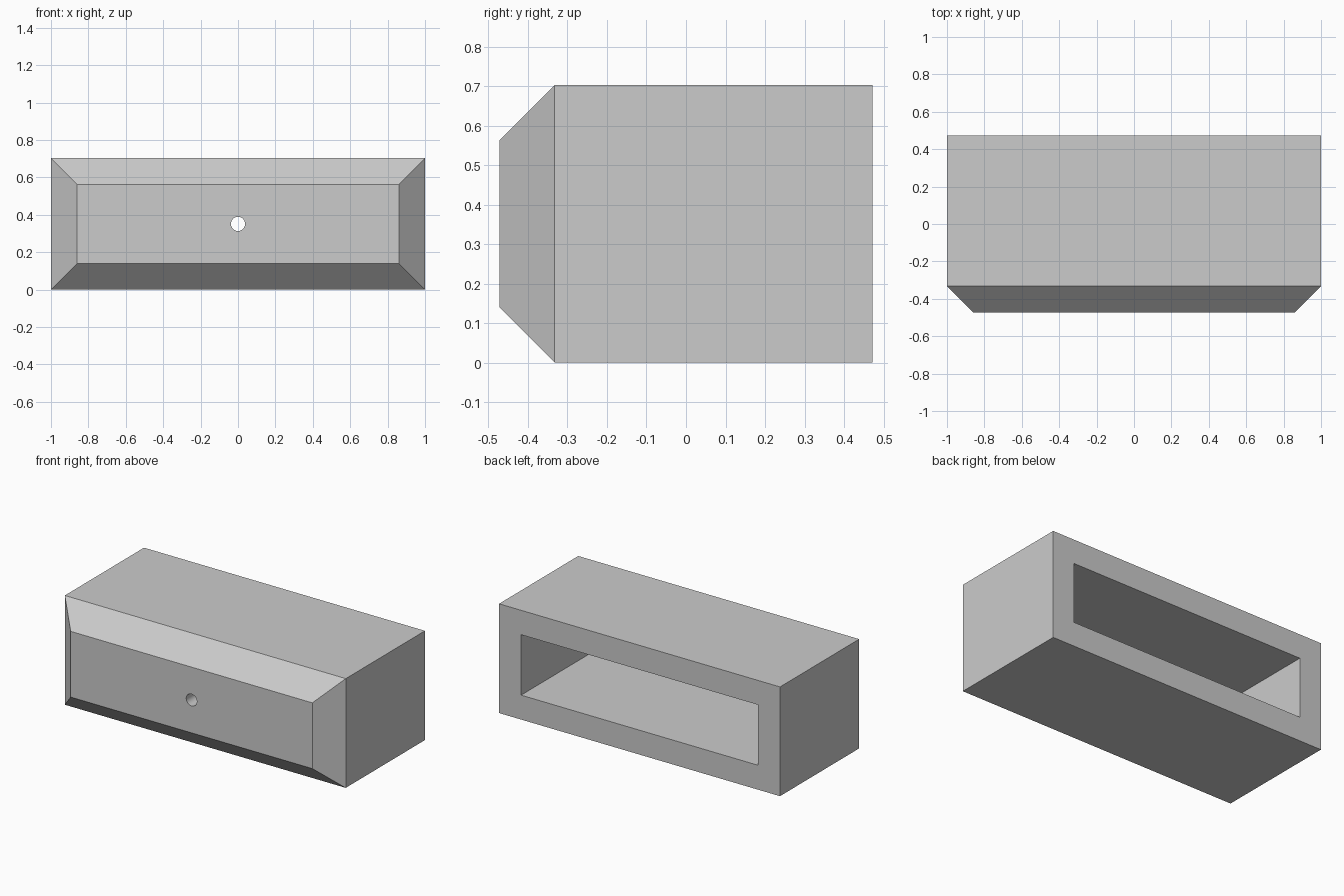
import bpy
import bmesh
import math
from mathutils import Vector

default = bpy.data.objects.get("Cube")
if default:
    bpy.data.objects.remove(default, do_unlink=True)

WIDTH, DEPTH, HEIGHT = 2.0, 0.945, 0.703
CHAMFER = 0.14
WALL = 0.157

# One plain grey for the whole part
grey = bpy.data.materials.new("light_grey")
grey.use_nodes = True
colour = (0.6, 0.6, 0.6, 1)
grey.diffuse_color = colour
grey.node_tree.nodes["Principled BSDF"].inputs["Base Color"].default_value = colour


def facing(bm, direction):
    return max(bm.faces, key=lambda f: f.normal.dot(Vector(direction)))


def inset(bm, face, width):
    bmesh.ops.inset_region(bm, faces=[face], thickness=width,
                           use_even_offset=True, use_boundary=True)


# Housing: a box with a bevelled front rim and an open back cavity
bm = bmesh.new()
bmesh.ops.create_cube(bm, size=1)
bmesh.ops.scale(bm, vec=(WIDTH, DEPTH, HEIGHT), verts=bm.verts)
bmesh.ops.translate(bm, vec=(0, 0, HEIGHT / 2), verts=bm.verts)
bm.normal_update()

front = facing(bm, (0, -1, 0))
back = facing(bm, (0, 1, 0))
inset(bm, front, CHAMFER)
rim = [v for v in bm.verts if v.co.y < 0 and v not in front.verts]
bmesh.ops.translate(bm, vec=(0, CHAMFER, 0), verts=rim)

inset(bm, back, WALL)
floor = bmesh.ops.extrude_discrete_faces(bm, faces=[back])["faces"][0]
bmesh.ops.translate(bm, vec=(0, WALL - DEPTH, 0), verts=floor.verts)
bmesh.ops.recalc_face_normals(bm, faces=bm.faces)

mesh = bpy.data.meshes.new("housing")
bm.to_mesh(mesh)
bm.free()
housing = bpy.data.objects.new("housing", mesh)
bpy.context.collection.objects.link(housing)
mesh.materials.append(grey)

# Round hole through the front wall
bpy.ops.mesh.primitive_cylinder_add(
    vertices=32, radius=0.038, depth=0.4,
    location=(0, -DEPTH / 2, HEIGHT / 2), rotation=(math.pi / 2, 0, 0))
cutter = bpy.context.object
cutter.name = "hole_cutter"
cutter.hide_render = True
cutter.data.materials.append(grey)

cut = housing.modifiers.new("front_hole", "BOOLEAN")
cut.operation = "DIFFERENCE"
cut.solver = "EXACT"
cut.object = cutter
bpy.ops.object.select_all(action="DESELECT")
housing.select_set(True)
bpy.context.view_layer.objects.active = housing
bpy.ops.object.modifier_apply(modifier=cut.name)
bpy.data.objects.remove(cutter, do_unlink=True)
bpy.ops.object.shade_smooth_by_angle(angle=math.radians(30))
